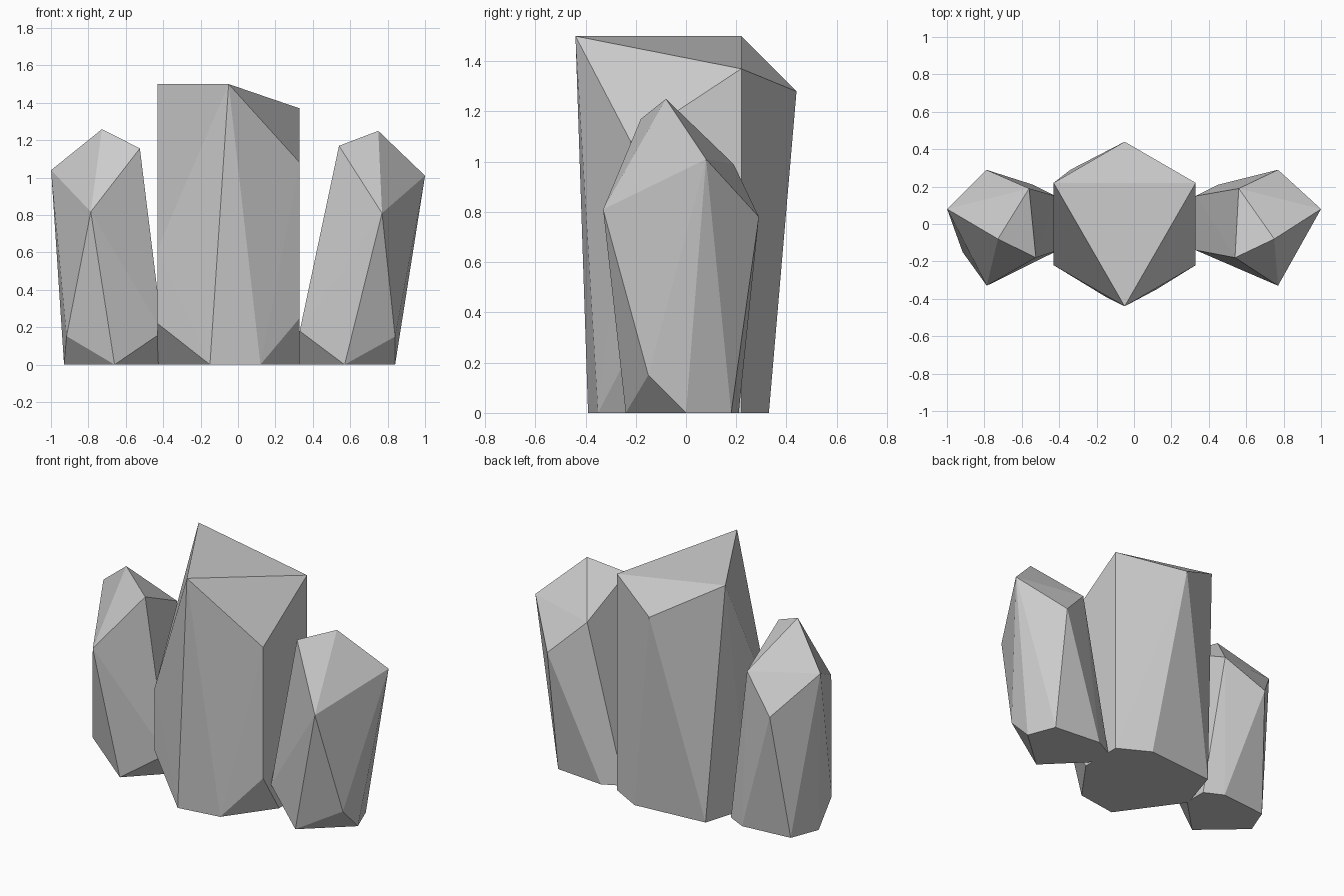
import bpy
import bmesh

cube = bpy.data.objects.get("Cube")
if cube:
    bpy.data.objects.remove(cube, do_unlink=True)

# Single stone colour
STONE = (0.6, 0.6, 0.6, 1.0)
stone = bpy.data.materials.new("grey_stone")
stone.use_nodes = True
stone.diffuse_color = STONE
stone.node_tree.nodes["Principled BSDF"].inputs["Base Color"].default_value = STONE


def crystal(name, corners):
    """Make a flat-faced crystal as the convex hull of its corners."""
    bm = bmesh.new()
    for corner in corners:
        bm.verts.new(corner)
    hull = bmesh.ops.convex_hull(bm, input=bm.verts[:])
    loose = {v for v in hull["geom_interior"] + hull["geom_unused"]
             if isinstance(v, bmesh.types.BMVert)}
    bmesh.ops.delete(bm, geom=list(loose), context='VERTS')
    # Merge the coplanar triangles of the hull
    bmesh.ops.dissolve_limit(bm, angle_limit=0.01, verts=bm.verts[:], edges=bm.edges[:])
    bmesh.ops.recalc_face_normals(bm, faces=bm.faces[:])
    mesh = bpy.data.meshes.new(name)
    bm.to_mesh(mesh)
    bm.free()
    mesh.materials.append(stone)
    obj = bpy.data.objects.new(name, mesh)
    bpy.context.scene.collection.objects.link(obj)
    return obj


# Tall middle crystal: slanted crown, corner waist, chamfered foot
middle_crown = [(-.05, -.44, 1.5), (-.43, .22, 1.5), (.33, .22, 1.37),
                (-.05, .44, 1.28), (.33, -.22, 1.08), (-.43, -.22, .62)]
middle_foot = [(.33, -.22, .25), (-.43, -.22, .22), (-.15, -.39, 0), (.12, -.35, 0),
               (.33, -.06, 0), (.33, .22, 0), (.13, .33, 0), (-.34, .29, 0), (-.43, 0, 0)]
crystal("middle_crystal", middle_crown + middle_foot)

# Smaller side crystal
side_crown = [(.75, -.08, 1.25), (.54, -.18, 1.17), (.77, -.33, .81),
              (1, .08, 1.01), (.77, .29, .78), (.56, .19, .99)]
side_foot = [(.84, -.15, .42), (.84, -.15, .15), (.57, -.24, 0), (.84, 0, 0),
             (.77, .18, 0), (.45, .21, 0), (.33, .15, 0), (.33, 0, 0), (.33, -.14, .18)]
side = side_crown + side_foot
crystal("left_crystal", side)


def mirrored_and_tilted(x, y, z):
    """Mirror a corner to the other side and lean it towards the middle."""
    lean = 0.09
    return (-x - lean * (1 - z), y, z * (1 + lean * (x - 0.67)))


crystal("right_crystal", [mirrored_and_tilted(*corner) for corner in side])
